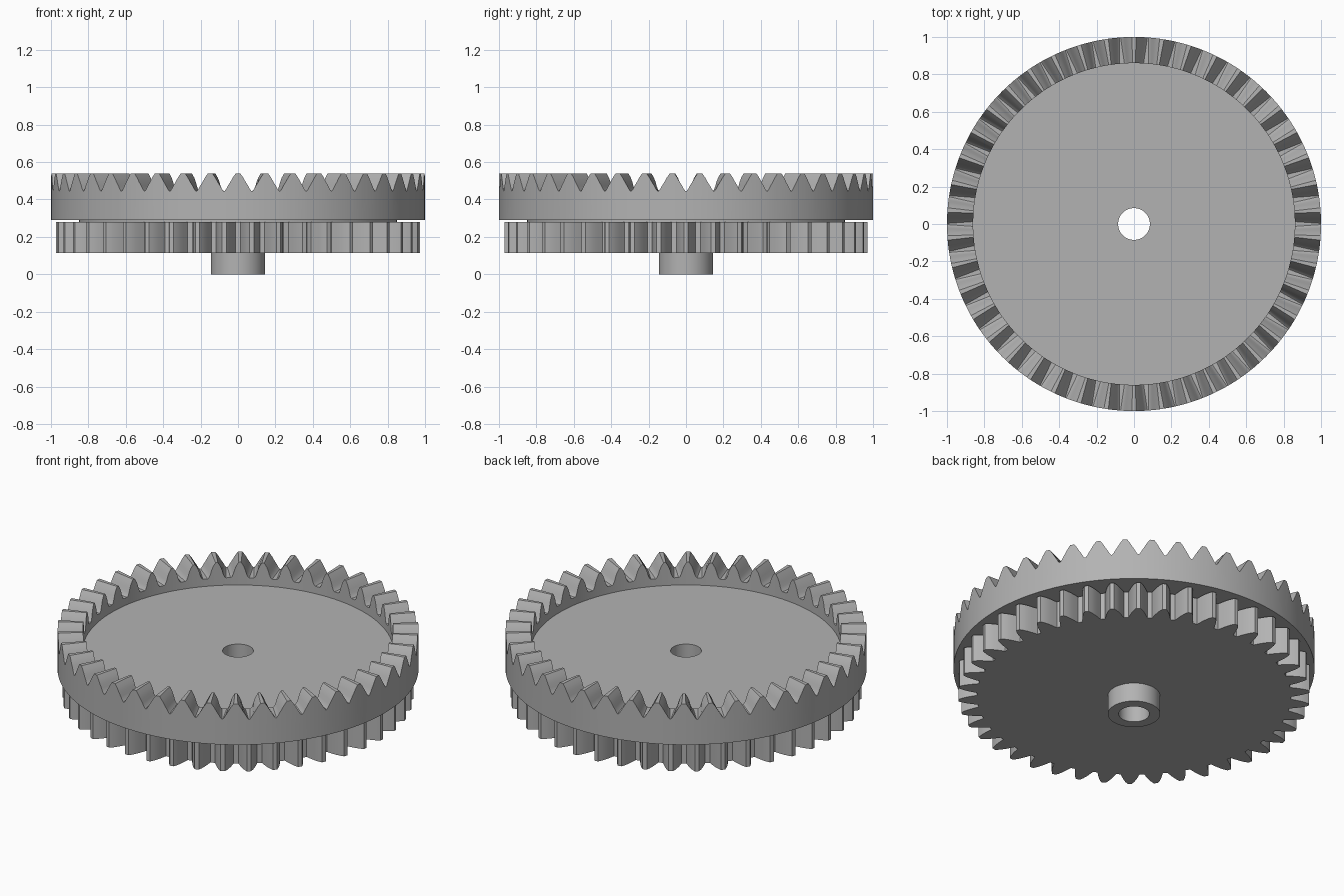
import bpy, bmesh, math

cube = bpy.data.objects.get("Cube")
if cube:
    bpy.data.objects.remove(cube, do_unlink=True)

TEETH = 42
PITCH = 2 * math.pi / TEETH
BORE = 0.085

grey = bpy.data.materials.new("plain grey")
grey.use_nodes = True
colour = (0.45, 0.45, 0.45, 1)
grey.diffuse_color = colour
grey.node_tree.nodes["Principled BSDF"].inputs["Base Color"].default_value = colour


def loft(name, rings):
    """Closed tube through rings of (angle, radius, height) points."""
    bm = bmesh.new()
    loops = [[bm.verts.new((r * math.cos(a), r * math.sin(a), z)) for a, r, z in ring]
             for ring in rings]
    for i, lower in enumerate(loops):
        upper = loops[(i + 1) % len(loops)]
        for j in range(len(lower)):
            k = (j + 1) % len(lower)
            bm.faces.new((lower[j], lower[k], upper[k], upper[j]))
    bmesh.ops.recalc_face_normals(bm, faces=bm.faces)
    mesh = bpy.data.meshes.new(name)
    bm.to_mesh(mesh)
    bm.free()
    mesh.materials.append(grey)
    obj = bpy.data.objects.new(name, mesh)
    bpy.context.collection.objects.link(obj)
    bpy.ops.object.select_all(action="DESELECT")
    obj.select_set(True)
    bpy.context.view_layer.objects.active = obj
    bpy.ops.object.shade_smooth_by_angle(angle=math.radians(30))
    return obj


def mirrored(half):
    """Complete a tooth from its half, listed from valley to tip."""
    return [(-f, h) for f, h in half] + [(f, h) for f, h in reversed(half)]


def around(tooth, phase):
    """Repeat (pitch fraction, value) points for every tooth."""
    return [(phase + (t + f) * PITCH, v) for t in range(TEETH) for f, v in tooth]


def circle(angles, r, z):
    return [(a, r, z) for a in angles]


# Spur gear with curved flanks
spur = around(mirrored([(0.40, 0.87), (0.36, 0.885), (0.31, 0.905), (0.25, 0.927),
                        (0.17, 0.952), (0.08, 0.973)]), 0)
angles = [a for a, r in spur]
loft("spur_gear", [[(a, r, 0.115) for a, r in spur], [(a, r, 0.28) for a, r in spur],
                   circle(angles, BORE, 0.28), circle(angles, BORE, 0.115)])

# Crown gear: pointed notches outside, rounder notches inside
LOW, TALL = 0.445, 0.095
outer = [(0.48, 0), (0.43, 0.1), (0.36, 0.3), (0.28, 0.5), (0.19, 0.75), (0.08, 1)]
inner = [(0.40, 0), (0.34, 0.06), (0.28, 0.25), (0.23, 0.5), (0.16, 0.75), (0.05, 1)]


def tooth_ring(half, r):
    return [(a, r, LOW + TALL * v) for a, v in around(mirrored(half), PITCH / 2)]


rim, lip = tooth_ring(outer, 1.0), tooth_ring(inner, 0.86)
rim_angles = [p[0] for p in rim]
lip_angles = [p[0] for p in lip]
loft("crown_gear", [circle(rim_angles, 1.0, 0.29), rim, lip,
                    circle(lip_angles, 0.86, 0.40),
                    circle(lip_angles, BORE, 0.40), circle(rim_angles, BORE, 0.29)])

# Spacer disc and hub
steps = [i * math.tau / 96 for i in range(96)]
for name, r, low, high in (("spacer_disc", 0.85, 0.28, 0.29), ("hub", 0.145, 0, 0.115)):
    loft(name, [circle(steps, r, low), circle(steps, r, high),
                circle(steps, BORE, high), circle(steps, BORE, low)])
